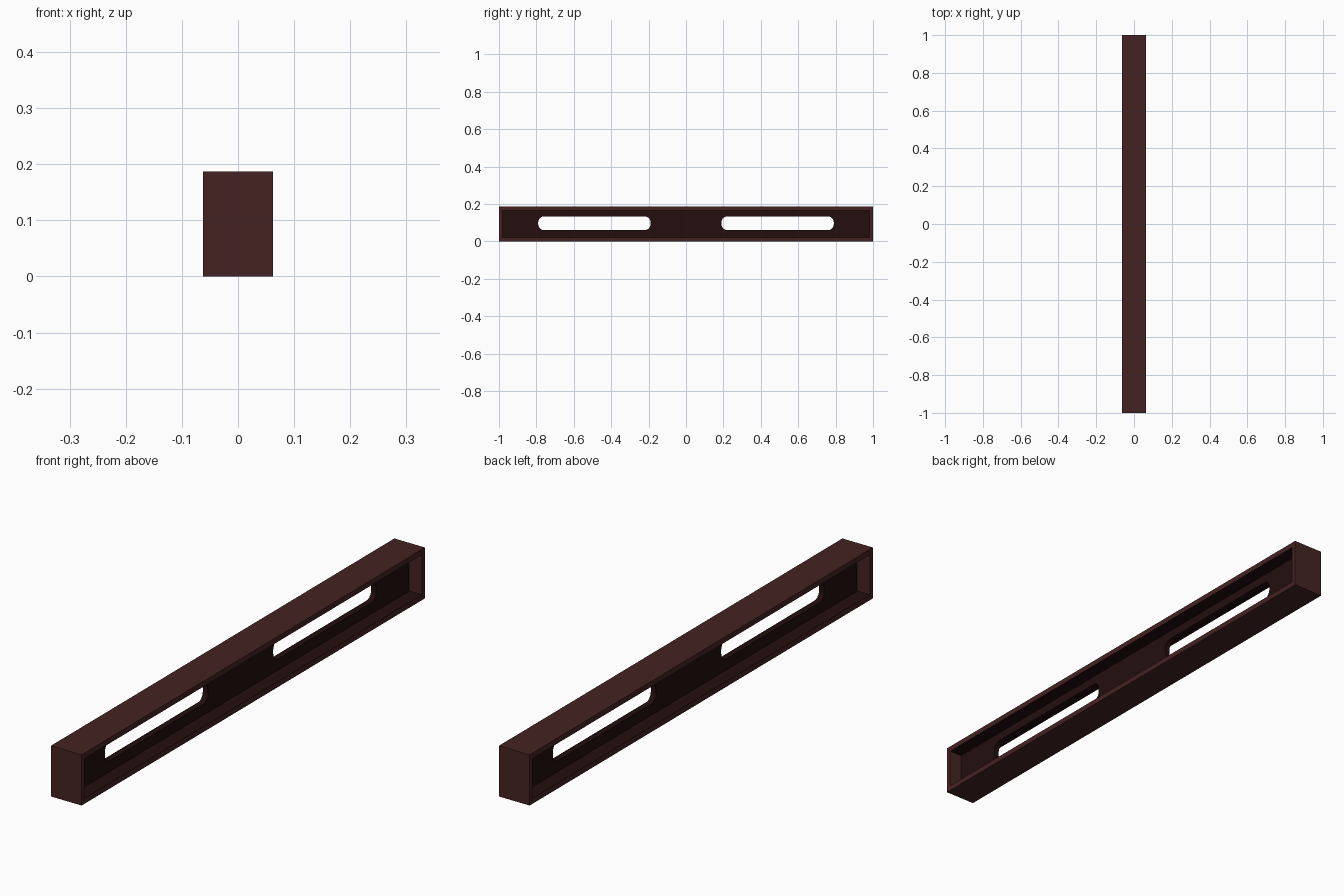
import bpy, math
from mathutils import Matrix

if "Cube" in bpy.data.objects:
    bpy.data.objects.remove(bpy.data.objects["Cube"])

def mat(name, col):
    m = bpy.data.materials.new(name)
    m.diffuse_color = (*col, 1)
    m.use_nodes = True
    m.node_tree.nodes["Principled BSDF"].inputs["Base Color"].default_value = m.diffuse_color
    return m

BROWN = mat("red_brown", (0.060, 0.0165, 0.0165))
DARK = mat("dark_recess", (0.017, 0.0045, 0.004))

def rounded_rect(y0, y1, z0, z1, r=0.0, seg=5):
    if r == 0:
        return [(y0, z0), (y1, z0), (y1, z1), (y0, z1)]
    pts = []
    corners = [(y1 - r, z1 - r), (y0 + r, z1 - r), (y0 + r, z0 + r), (y1 - r, z0 + r)]
    for k, (cy, cz) in enumerate(corners):
        for i in range(seg + 1):
            a = math.pi / 2 * (k + i / seg)
            pts.append((cy + r * math.cos(a), cz + r * math.sin(a)))
    return pts

def plate(name, outlines, half_x, mats):
    """Outline with holes drawn in the YZ plane, extruded along X."""
    cu = bpy.data.curves.new(name + "_profile", 'CURVE')
    cu.dimensions = '2D'
    cu.fill_mode = 'BOTH'
    cu.extrude = half_x
    for pts in outlines:
        s = cu.splines.new('POLY')
        s.points.add(len(pts) - 1)
        for p, (y, z) in zip(s.points, pts):
            p.co = (y, z, 0, 1)
        s.use_cyclic_u = True
    tmp = bpy.data.objects.new(name + "_tmp", cu)
    bpy.context.collection.objects.link(tmp)
    dg = bpy.context.evaluated_depsgraph_get()
    me = bpy.data.meshes.new_from_object(tmp.evaluated_get(dg))
    bpy.data.objects.remove(tmp)
    # local x -> world y, local y -> world z, local z -> world x
    me.transform(Matrix(((0, 0, 1, 0), (1, 0, 0, 0), (0, 1, 0, 0), (0, 0, 0, 1))))
    me.materials.clear()
    for m in mats:
        me.materials.append(m)
    for p in me.polygons:
        p.use_smooth = False
        p.material_index = 0
    ob = bpy.data.objects.new(name, me)
    bpy.context.collection.objects.link(ob)
    return ob

H, RIM, END = 0.187, 0.02, 0.018
opening = rounded_rect(-1 + END, 1 - END, RIM, H - RIM)

# outer frame: top and bottom rails with closed ends
frame = plate("level_frame", [rounded_rect(-1, 1, 0, H), opening], 0.0625, [BROWN, DARK])
for p in frame.data.polygons:
    inner = RIM - 0.005 < p.center.z < H - RIM + 0.005
    if abs(p.normal.z) > 0.9 and inner:      # inside faces of the rails
        p.material_index = 1

# thin centre web with two hand slots
slots = [rounded_rect(*sorted((s * 0.19, s * 0.79)), 0.061, 0.134, 0.03) for s in (-1, 1)]
plate("centre_web", [opening] + slots, 0.0105, [DARK])
